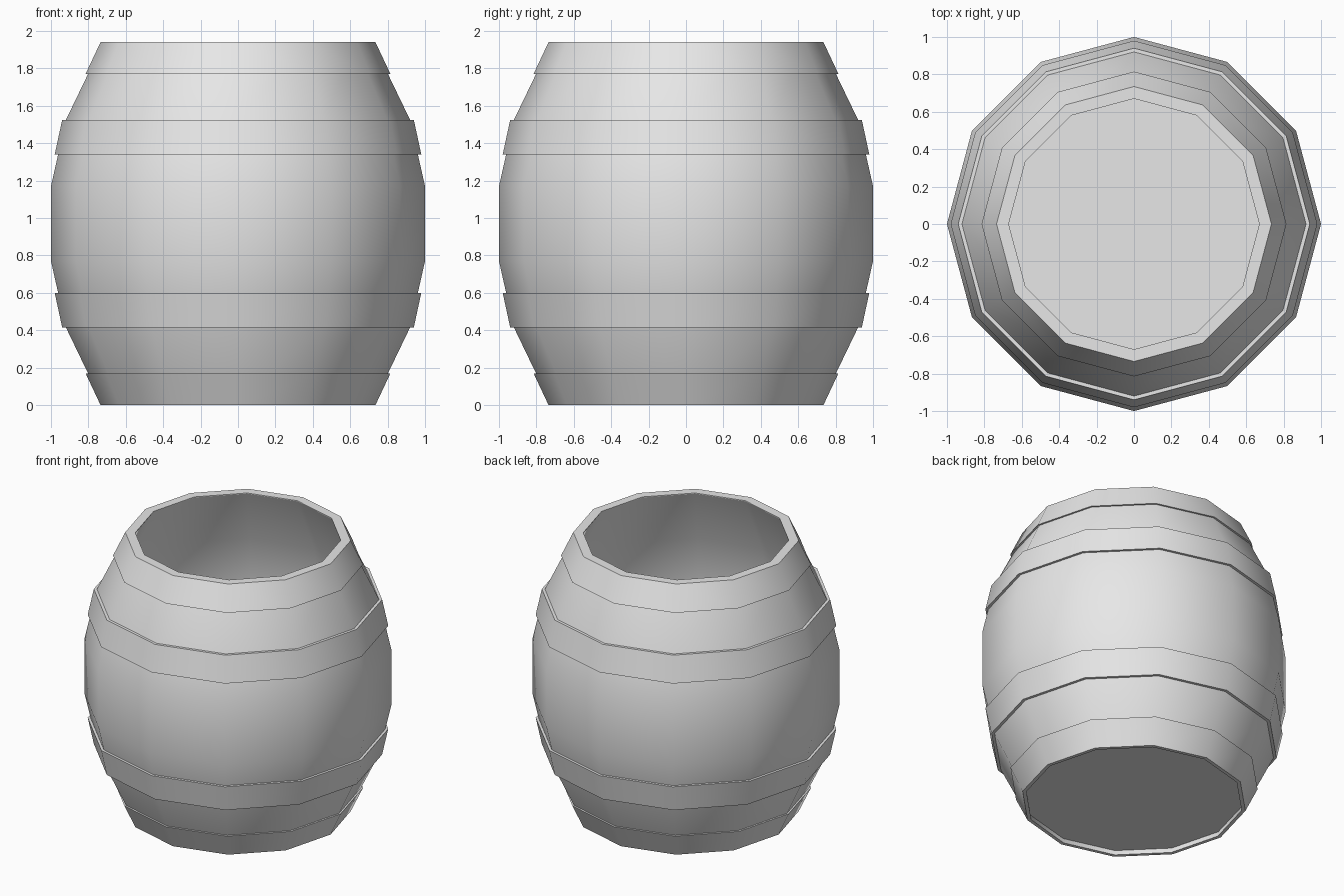
import bpy
import bmesh
import math

SIDES = 12
HEIGHT = 1.94

default_cube = bpy.data.objects.get("Cube")
if default_cube:
    bpy.data.objects.remove(default_cube, do_unlink=True)

grey = bpy.data.materials.new("plain_grey")
grey.use_nodes = True
colour = (0.8, 0.8, 0.8, 1)
grey.diffuse_color = colour
grey.node_tree.nodes["Principled BSDF"].inputs["Base Color"].default_value = colour


def revolve(name, profile, closed):
    """Spin a (radius, height) profile around the vertical axis."""
    bm = bmesh.new()
    points = [bm.verts.new((r, 0, z)) for r, z in profile]
    edges = [bm.edges.new(pair) for pair in zip(points, points[1:])]
    if closed:
        edges.append(bm.edges.new((points[-1], points[0])))
    bmesh.ops.spin(bm, geom=points + edges, cent=(0, 0, 0), axis=(0, 0, 1),
                   angle=math.tau, steps=SIDES, use_duplicate=False)
    bmesh.ops.remove_doubles(bm, verts=bm.verts, dist=0.0005)
    # Merge the triangle fans of the floor and base into single flat faces
    hubs = [v for v in bm.verts if v.co.xy.length < 0.001]
    bmesh.ops.dissolve_verts(bm, verts=hubs)
    bmesh.ops.recalc_face_normals(bm, faces=bm.faces)
    mesh = bpy.data.meshes.new(name)
    bm.to_mesh(mesh)
    bm.free()
    mesh.materials.append(grey)
    obj = bpy.data.objects.new(name, mesh)
    bpy.context.collection.objects.link(obj)
    bpy.ops.object.select_all(action="DESELECT")
    obj.select_set(True)
    bpy.context.view_layer.objects.active = obj
    bpy.ops.object.shade_smooth_by_angle(angle=math.radians(40))
    return obj


def flipped(profile):
    return [(r, HEIGHT - z) for r, z in profile]


# Hollow body: base, bulging outside, open top, inner wall and floor
outside = [(0, 0.035), (0.737, 0.035), (0.92, 0.415), (1, 0.77),
           (1, 1.17), (0.92, 1.525), (0.722, 1.935)]
inside = [(0.67, 1.935), (0.86, 1.525), (0.94, 1.17), (0.94, 0.77),
          (0.86, 0.415), (0.705, 0.1), (0, 0.1)]
revolve("barrel_body", outside + inside, False)

# Middle hoops
middle = [(0.94, 1.525), (0.98, 1.34), (0.955, 1.34), (0.91, 1.525)]
revolve("upper_hoop", middle, True)
revolve("lower_hoop", flipped(middle), True)

# End hoops: the top one covers the rim, the bottom one hangs below the base
end = [(0.735, 1.94), (0.815, 1.77), (0.79, 1.77)]
revolve("top_hoop", end + [(0.71, 1.935), (0.67, 1.935), (0.67, 1.94)], True)
revolve("bottom_hoop", flipped(end + [(0.715, 1.905), (0.71, 1.94)]), True)
